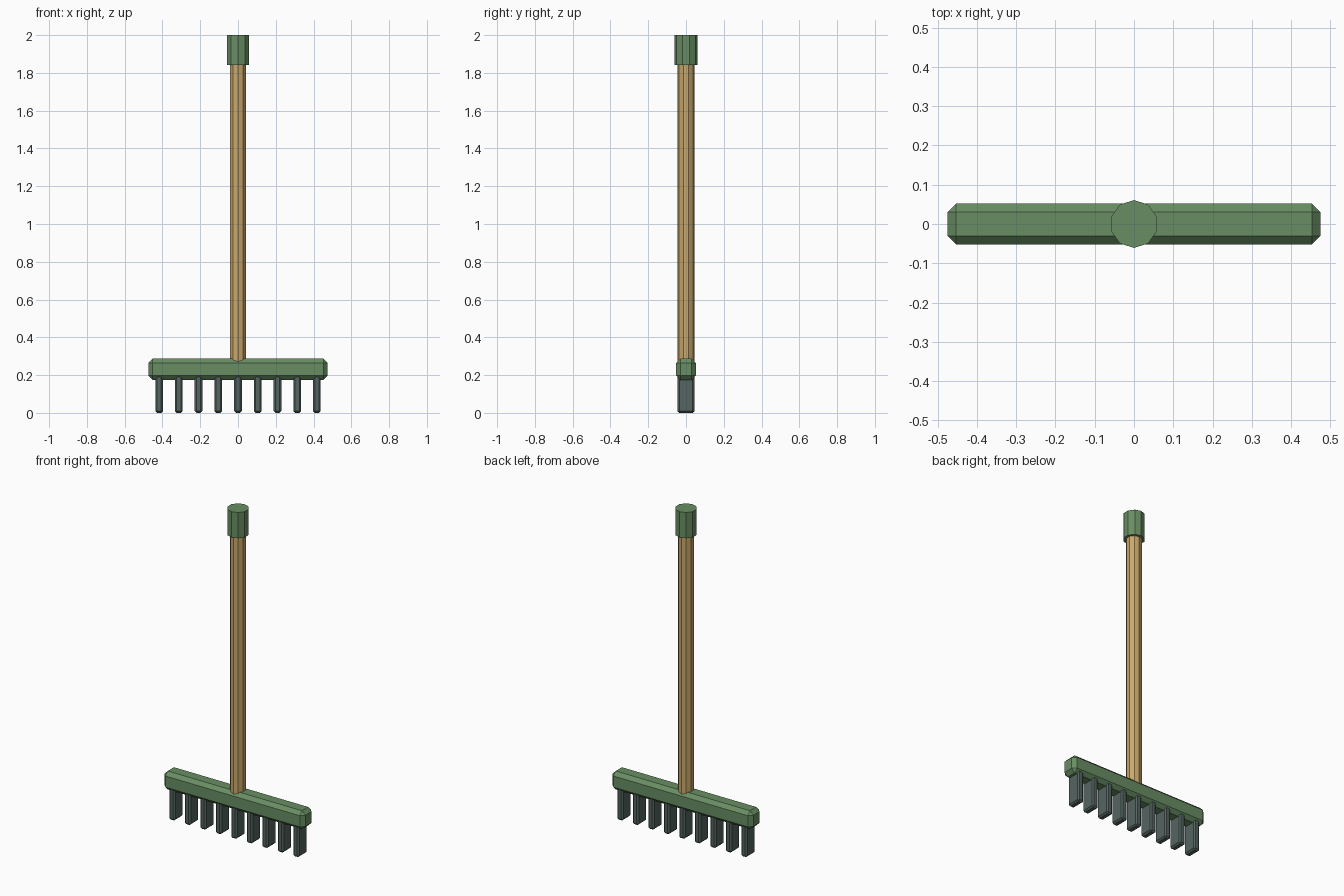
import bpy
import bmesh
from mathutils import Matrix

default = bpy.data.objects.get("Cube")
if default:
    bpy.data.objects.remove(default, do_unlink=True)


def make_material(name, rgb):
    mat = bpy.data.materials.new(name)
    mat.use_nodes = True
    color = (*rgb, 1.0)
    mat.diffuse_color = color
    mat.node_tree.nodes["Principled BSDF"].inputs["Base Color"].default_value = color
    return mat


def finish(bm, name, mat):
    mesh = bpy.data.meshes.new(name)
    bm.to_mesh(mesh)
    bm.free()
    mesh.materials.append(mat)
    obj = bpy.data.objects.new(name, mesh)
    bpy.context.collection.objects.link(obj)
    return obj


def beveled_box(name, x, half_x, half_y, bottom, top, chamfer, mat):
    bm = bmesh.new()
    size = Matrix.Diagonal((2 * half_x, 2 * half_y, top - bottom, 1))
    bmesh.ops.create_cube(bm, size=1, matrix=size)
    obj = finish(bm, name, mat)
    obj.location = (x, 0, (bottom + top) / 2)
    bevel = obj.modifiers.new("chamfer", 'BEVEL')
    bevel.width = chamfer
    bevel.segments = 1
    return obj


def rod(name, radius, bottom, top, mat):
    # Ten flat sides with a corner pointing forward
    bm = bmesh.new()
    bmesh.ops.create_cone(bm, cap_ends=True, segments=10, radius1=radius,
                          radius2=radius, depth=top - bottom)
    obj = finish(bm, name, mat)
    obj.location.z = (bottom + top) / 2
    return obj


green = make_material("painted green", (0.14, 0.27, 0.125))
wood = make_material("light wood", (0.58, 0.39, 0.15))
metal = make_material("dark metal", (0.09, 0.13, 0.12))

# Handle and end cap
rod("handle", 0.045, 0.22, 1.86, wood)
rod("handle_cap", 0.061, 1.843, 2.0, green)

# Head bar
beveled_box("head_bar", 0, 0.475, 0.052, 0.175, 0.287, 0.022, green)

# Row of tines
count = 9
for i in range(count):
    x = (i - (count - 1) / 2) * 0.1045
    beveled_box(f"tine_{i + 1}", x, 0.02, 0.044, 0.0, 0.21, 0.009, metal)
